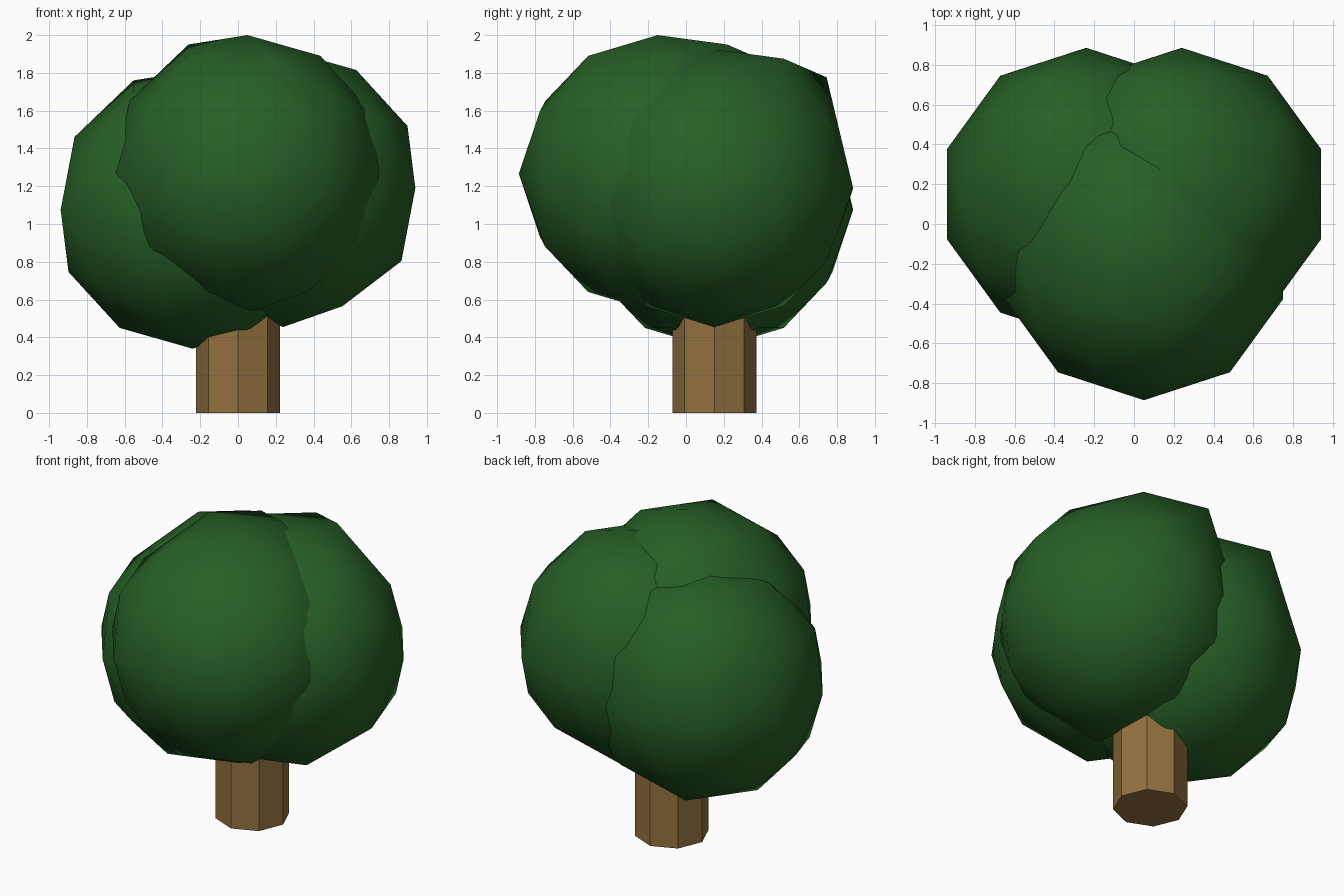
import bpy
from math import radians, cos, sin
from mathutils import Vector

cube = bpy.data.objects.get("Cube")
if cube:
    bpy.data.objects.remove(cube, do_unlink=True)


def material(name, rgb):
    mat = bpy.data.materials.new(name)
    mat.use_nodes = True
    mat.diffuse_color = (*rgb, 1)
    mat.node_tree.nodes["Principled BSDF"].inputs["Base Color"].default_value = (*rgb, 1)
    return mat


leaf_green = material("leaf green", (0.02, 0.115, 0.02))
bark_brown = material("bark brown", (0.29, 0.165, 0.05))
RADIUS = 0.735


def raise_vertex(mesh, azimuth, elevation, lift):
    """Lift the crown vertex lying nearest to a given direction."""
    a, e = radians(azimuth), radians(elevation)
    aim = Vector((cos(a) * cos(e), sin(a) * cos(e), sin(e)))
    nearest = max(mesh.vertices, key=lambda v: v.co.normalized().dot(aim))
    nearest.co.z += lift


def leaf_clump(name, centre):
    bpy.ops.mesh.primitive_ico_sphere_add(subdivisions=2, radius=RADIUS, location=centre)
    clump = bpy.context.object
    clump.name = name
    # slightly uneven upper back
    raise_vertex(clump.data, 72, 58, 0.06)
    raise_vertex(clump.data, 144, 58, 0.06)
    raise_vertex(clump.data, 108, 32, 0.2)
    clump.data.materials.append(leaf_green)
    bpy.ops.object.shade_smooth()
    return clump


# Three overlapping leaf clumps
leaf_clump("front_leaf_clump", (0.05, -0.15, 1.265))
leaf_clump("left_leaf_clump", (0.24, 0.15, 1.19))
leaf_clump("right_leaf_clump", (-0.24, 0.15, 1.075))

# Eight-sided trunk reaching up into the leaves
bpy.ops.mesh.primitive_cylinder_add(vertices=8, radius=0.222, depth=0.8, location=(0, 0.15, 0.4))
trunk = bpy.context.object
trunk.name = "trunk"
trunk.data.materials.append(bark_brown)
bpy.ops.object.shade_flat()
